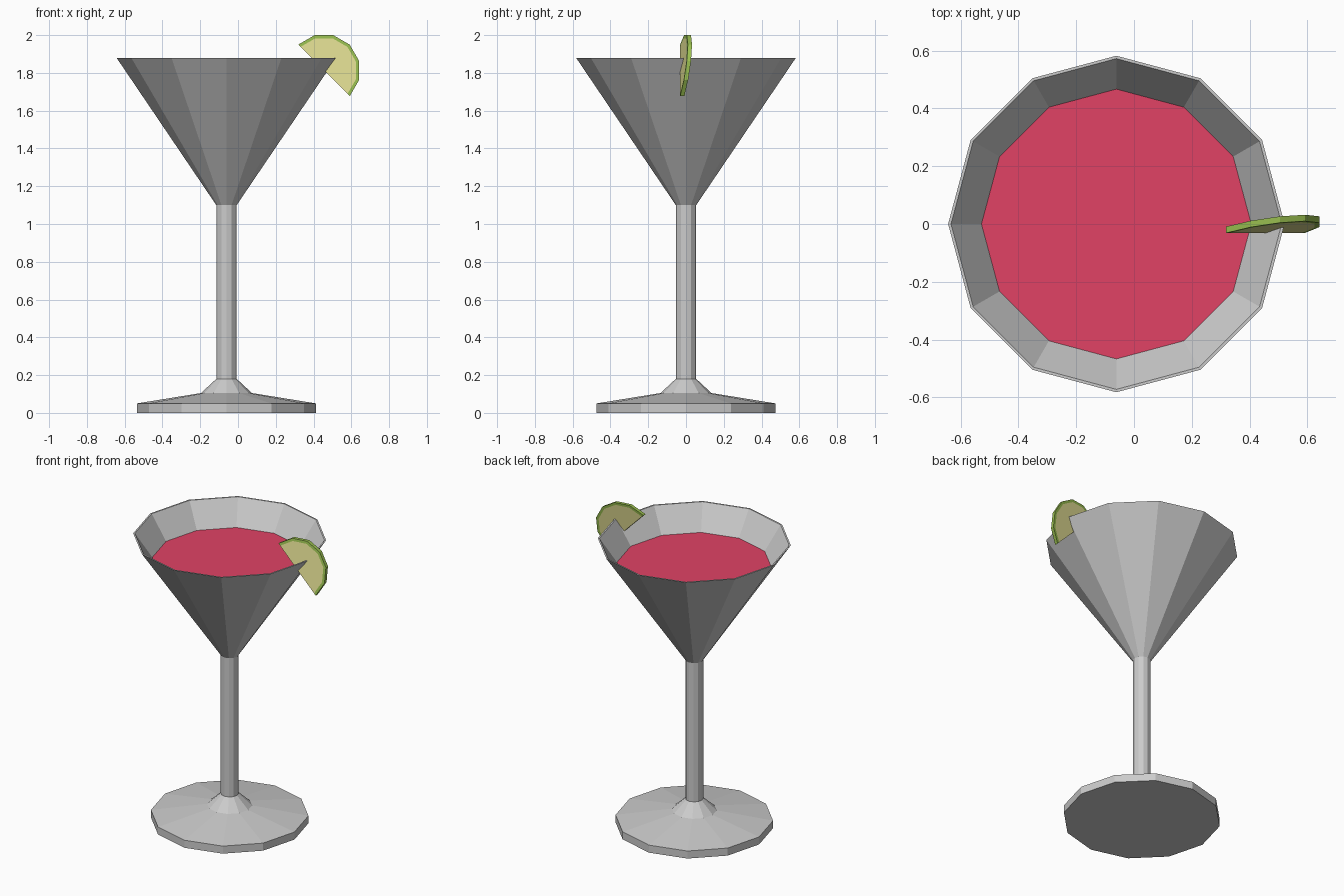
import bpy, bmesh
from math import sin, cos, pi, radians
from mathutils import Vector

if "Cube" in bpy.data.objects:
    bpy.data.objects.remove(bpy.data.objects["Cube"])

CX, SIDES = -0.061, 12


def material(name, rgb):
    m = bpy.data.materials.new(name)
    m.diffuse_color = (*rgb, 1)
    m.use_nodes = True
    m.node_tree.nodes["Principled BSDF"].inputs["Base Color"].default_value = m.diffuse_color
    return m


def finish(name, bm, mats=()):
    bmesh.ops.recalc_face_normals(bm, faces=bm.faces)
    mesh = bpy.data.meshes.new(name)
    bm.to_mesh(mesh)
    bm.free()
    for m in mats:
        mesh.materials.append(m)
    ob = bpy.data.objects.new(name, mesh)
    bpy.context.collection.objects.link(ob)
    return ob


def lathe(name, profile):
    """Closed 12-sided solid from (radius, z) rings, capped at both ends."""
    bm = bmesh.new()
    rings = [[bm.verts.new((CX + r * cos(2 * pi * i / SIDES),
                            r * sin(2 * pi * i / SIDES), z))
              for i in range(SIDES)] for r, z in profile]
    for a, b in zip(rings, rings[1:]):
        for i in range(SIDES):
            j = (i + 1) % SIDES
            bm.faces.new((a[i], a[j], b[j], b[i]))
    bm.faces.new(rings[0][::-1])
    bm.faces.new(rings[-1])
    return finish(name, bm)


# Glass: foot, stem, bowl outside, rim, bowl inside
lathe("glass", [(0.475, 0), (0.475, 0.05), (0.135, 0.105), (0.054, 0.18),
                (0.054, 1.10), (0.582, 1.88), (0.572, 1.88), (0.05, 1.112)])

# Drink surface
bm = bmesh.new()
drink = [bm.verts.new((CX + 0.47 * cos(2 * pi * i / SIDES),
                       0.47 * sin(2 * pi * i / SIDES), 1.725)) for i in range(SIDES)]
bm.faces.new(drink)
finish("drink", bm, [material("red_drink", (0.75, 0.055, 0.13))])

# Lime slice: half disc with a peel band, leaning slightly across the rim
CENTRE, LEAN, HALF = Vector((0.455, -0.02, 1.813)), 0.15, 0.011


def slice_point(r, deg, side):
    dx, dz = r * cos(radians(deg)), r * sin(radians(deg))
    return CENTRE + Vector((dx, LEAN * (dx + dz) + side * HALF, dz))


bm = bmesh.new()
angles = range(-45, 136, 30)
outer, inner = ([[bm.verts.new(slice_point(r, a, s)) for a in angles] for s in (-1, 1)]
                for r in (0.193, 0.176))
for s in (0, 1):
    bm.faces.new(inner[s])                                    # flesh sides
bm.faces.new((inner[0][0], inner[0][-1], inner[1][-1], inner[1][0]))  # cut edge
for i in range(len(angles) - 1):
    strips = [(outer[0], outer[1]), (outer[0], inner[0]), (outer[1], inner[1])]
    for a, b in strips:                                       # peel
        bm.faces.new((a[i], a[i + 1], b[i + 1], b[i])).material_index = 1
for k in (0, -1):                                             # peel ends
    bm.faces.new((outer[0][k], outer[1][k], inner[1][k], inner[0][k])).material_index = 1
finish("lime_slice", bm, [material("lime_flesh", (0.78, 0.75, 0.30)),
                          material("lime_peel", (0.32, 0.52, 0.08))])
